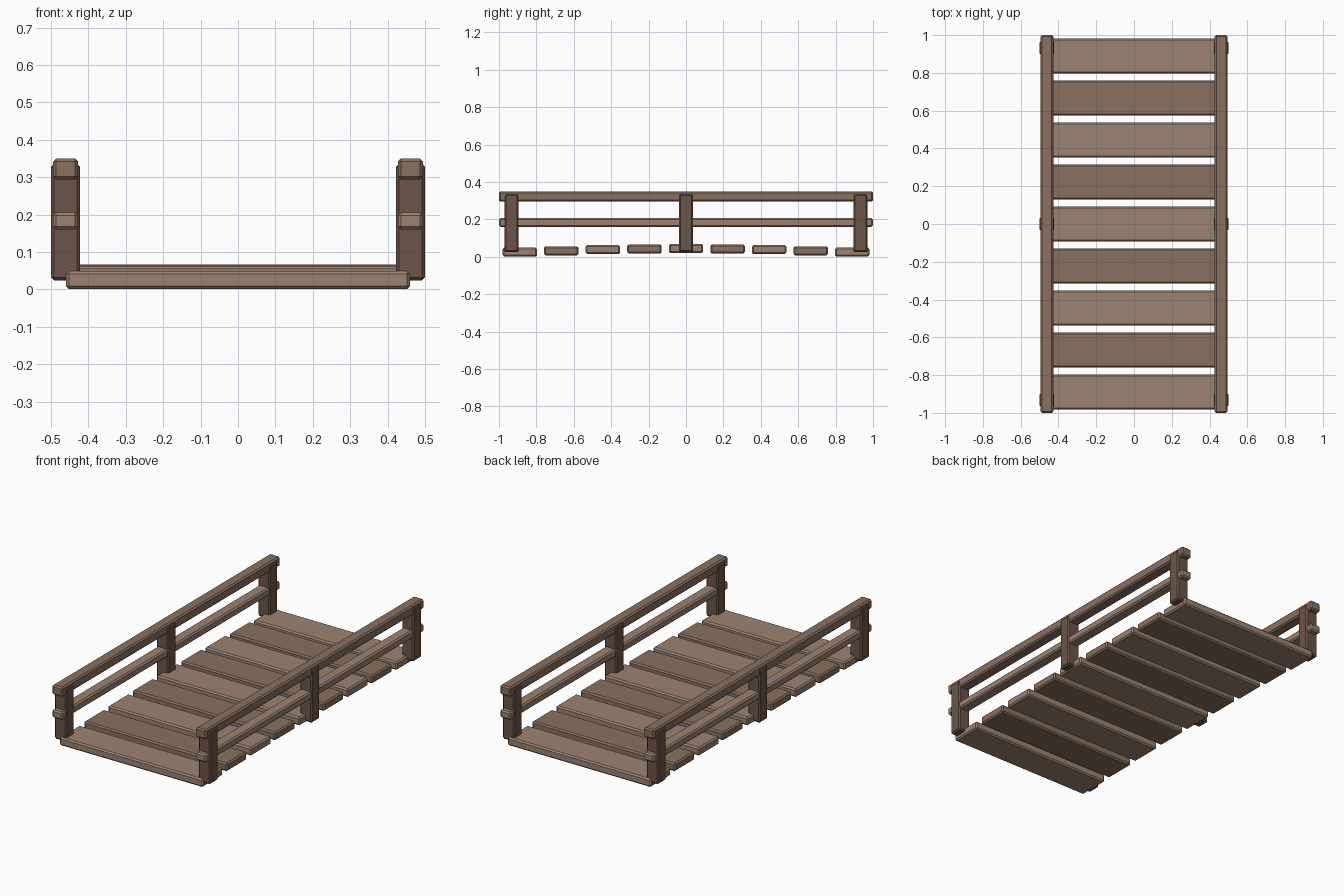
import bpy, bmesh, math

if "Cube" in bpy.data.objects:
    bpy.data.objects.remove(bpy.data.objects["Cube"])


def material(name, color):
    m = bpy.data.materials.new(name)
    m.diffuse_color = (*color, 1)
    m.use_nodes = True
    m.node_tree.nodes["Principled BSDF"].inputs["Base Color"].default_value = m.diffuse_color
    return m


LIGHT = material("light_wood", (0.33, 0.23, 0.17))
MEDIUM = material("medium_wood", (0.25, 0.165, 0.115))
DARK = material("dark_wood", (0.15, 0.09, 0.065))


def beam(name, center, size, mat, chamfer=0.008):
    """Box with flat chamfered edges."""
    bm = bmesh.new()
    bmesh.ops.create_cube(bm, size=1)
    bmesh.ops.scale(bm, vec=size, verts=bm.verts)
    bmesh.ops.bevel(bm, geom=bm.edges[:], offset=chamfer, segments=1,
                    affect='EDGES', profile=0.5)
    me = bpy.data.meshes.new(name)
    bm.to_mesh(me)
    bm.free()
    me.materials.append(mat)
    ob = bpy.data.objects.new(name, me)
    ob.location = center
    bpy.context.collection.objects.link(ob)
    return ob


# Deck planks, gently arched, in alternating shades
for i in range(9):
    rise = 0.018 * math.sin(math.pi * i / 8)
    beam(f"deck_plank_{i + 1}", (0, (i - 4) * 0.2222, 0.025 + rise),
         (0.92, 0.184, 0.048), MEDIUM if i % 2 else LIGHT)

# Railings on both sides
for side, s in (("left", -1), ("right", 1)):
    for j, y in enumerate((-0.932, 0, 0.932)):
        beam(f"{side}_post_{j + 1}", (s * 0.461, y, 0.18),
             (0.077, 0.075, 0.312), DARK)
    beam(f"{side}_top_rail", (s * 0.461, 0, 0.322),
         (0.067, 2.0, 0.056), MEDIUM)
    beam(f"{side}_middle_rail", (s * 0.461, 0, 0.183),
         (0.067, 2.0, 0.046), LIGHT)
